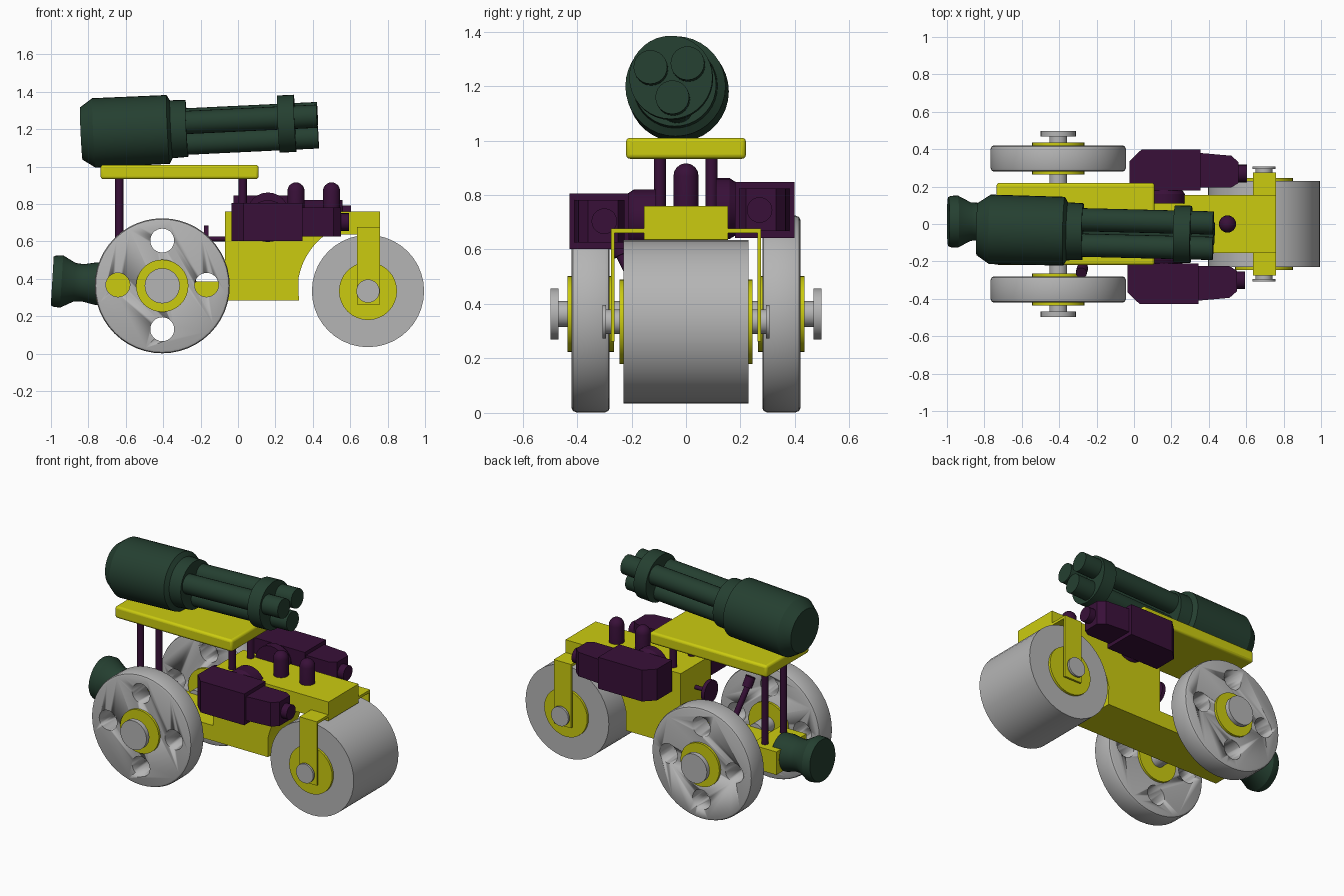
import bpy, bmesh, math
from mathutils import Vector

if "Cube" in bpy.data.objects:
    bpy.data.objects.remove(bpy.data.objects["Cube"])

def mat(name, r, g, b):
    m = bpy.data.materials.new(name)
    m.diffuse_color = (r, g, b, 1)
    m.use_nodes = True
    m.node_tree.nodes["Principled BSDF"].inputs["Base Color"].default_value = m.diffuse_color
    return m

YELLOW = mat("yellow paint", 0.60, 0.60, 0.005)
GREY = mat("light grey metal", 0.46, 0.46, 0.46)
PURPLE = mat("dark purple", 0.04, 0.005, 0.04)
GREEN = mat("dark green", 0.018, 0.05, 0.03)

def finish(bm, name, m, smooth=False, bevel=0):
    bmesh.ops.recalc_face_normals(bm, faces=bm.faces)
    me = bpy.data.meshes.new(name)
    bm.to_mesh(me)
    bm.free()
    ob = bpy.data.objects.new(name, me)
    bpy.context.collection.objects.link(ob)
    me.materials.append(m)
    bpy.ops.object.select_all(action='DESELECT')
    ob.select_set(True)
    bpy.context.view_layer.objects.active = ob
    if bevel:
        mod = ob.modifiers.new("bevel", 'BEVEL')
        mod.width, mod.segments = bevel, 3
    if smooth:
        bpy.ops.object.shade_smooth_by_angle(angle=math.radians(30))
    return ob

def lathe(name, m, origin, axis, profile, seg=32):
    """Turned part: profile is (distance along axis, radius)."""
    bm = bmesh.new()
    q = Vector(axis).to_track_quat('Z', 'Y')
    rings = []
    for t, r in profile:
        rings.append([bm.verts.new(Vector(origin) + q @ Vector((
            r * math.cos(2 * math.pi * i / seg), r * math.sin(2 * math.pi * i / seg), t)))
            for i in range(seg)])
    for a, b in zip(rings, rings[1:]):
        for i in range(seg):
            j = (i + 1) % seg
            bm.faces.new((a[i], a[j], b[j], b[i]))
    bm.faces.new(rings[0])
    bm.faces.new(rings[-1])
    return finish(bm, name, m, True)

def rod(name, m, a, b, r, seg=16):
    d = Vector(b) - Vector(a)
    return lathe(name, m, a, d, [(0, r), (d.length, r)], seg)

def prism(name, m, pts, lo, hi, plane='xz', bevel=0):
    """Extruded outline in the xz or xy plane."""
    bm = bmesh.new()
    put = (lambda p, d: (p[0], d, p[1])) if plane == 'xz' else (lambda p, d: (p[0], p[1], d))
    a = [bm.verts.new(put(p, lo)) for p in pts]
    b = [bm.verts.new(put(p, hi)) for p in pts]
    bm.faces.new(a)
    bm.faces.new(b)
    for i in range(len(pts)):
        j = (i + 1) % len(pts)
        bm.faces.new((a[i], a[j], b[j], b[i]))
    return finish(bm, name, m, bevel > 0, bevel)

def box(name, m, x0, x1, y0, y1, z0, z1, bevel=0):
    return prism(name, m, [(x0, z0), (x1, z0), (x1, z1), (x0, z1)], y0, y1, 'xz', bevel)

# Body: boiler block with an arch over the roller, floor and rear box
RX, RZ = 0.695, 0.335
arch = [(RX + 0.378 * math.cos(math.radians(a)), RZ + 0.378 * math.sin(math.radians(a)))
        for a in range(169, 126, -6)]
prism("boiler_body", YELLOW, [(-0.07, 0.285), (0.325, 0.285)] + arch +
      [(0.47, 0.637), (0.76, 0.637), (0.76, 0.76), (-0.07, 0.76)], -0.155, 0.155)
box("floor", YELLOW, -0.6, -0.06, -0.155, 0.155, 0.285, 0.385)
box("rear_box", YELLOW, -0.76, -0.57, -0.155, 0.155, 0.285, 0.435)

# Front roller with hubs and fork
lathe("front_roller", GREY, (RX, -0.23, RZ), (0, 1, 0), [(0, 0.3), (0.46, 0.3)], 40)
lathe("roller_hub", YELLOW, (RX, -0.245, RZ), (0, 1, 0), [(0, 0.155), (0.49, 0.155)])
lathe("roller_axle", GREY, (RX, -0.307, RZ), (0, 1, 0),
      [(0, 0.062), (0.014, 0.062), (0.014, 0.045), (0.6, 0.045), (0.6, 0.062), (0.614, 0.062)])
for s, side in ((-1, "right"), (1, "left")):
    y0, y1 = sorted((s * 0.262, s * 0.275))
    box("fork_leg_" + side, YELLOW, 0.635, 0.76, y0, y1, 0.262, 0.67)
box("fork_top", YELLOW, 0.635, 0.76, -0.275, 0.275, 0.66, 0.677)

# Rear wheels with four drilled holes, hubs and axle
WX, WZ = -0.405, 0.363
for s, side in ((-1, "right"), (1, "left")):
    c = (WX, 0, WZ)
    wheel = lathe("rear_wheel_" + side, GREY, c, (0, s, 0),
                  [(0.28, 0.345), (0.285, 0.356), (0.297, 0.361), (0.403, 0.361),
                   (0.415, 0.356), (0.42, 0.345)], 48)
    for k in range(4):
        a = k * math.pi / 2
        cut = rod("hole_cutter", GREY, (WX + 0.237 * math.cos(a), 0.2 * s, WZ + 0.237 * math.sin(a) + 0.005),
                  (WX + 0.237 * math.cos(a), 0.5 * s, WZ + 0.237 * math.sin(a) + 0.005), 0.064, 28)
        cut.hide_render = True
        mod = wheel.modifiers.new("hole", 'BOOLEAN')
        mod.object, mod.operation, mod.solver = cut, 'DIFFERENCE', 'EXACT'
        bpy.context.view_layer.objects.active = wheel
        bpy.ops.object.modifier_apply(modifier=mod.name)
        bpy.data.objects.remove(cut)
    lathe("rear_hub_" + side, YELLOW, c, (0, s, 0), [(0.265, 0.14), (0.435, 0.14)])
    lathe("axle_cap_" + side, GREY, c, (0, s, 0),
          [(0.14, 0.048), (0.468, 0.048), (0.468, 0.094), (0.498, 0.094)])

# Roof and posts
box("roof", YELLOW, -0.735, 0.11, -0.22, 0.22, 0.933, 1.01, 0.015)
for y in (-0.096, 0.094):
    rod("rear_post", PURPLE, (-0.635, y, 0.43), (-0.635, y, 0.95), 0.022)
    rod("front_post", PURPLE, (0.025, y, 0.75), (0.025, y, 0.95), 0.022)

# Domed chimneys
for x in (0.31, 0.5):
    dome = [(0.12 + 0.046 * math.sin(a), 0.046 * math.cos(a))
            for a in [math.radians(d) for d in (0, 20, 40, 60, 75, 88)]]
    lathe("chimney", PURPLE, (x, 0, 0.75), (0, 0, 1), [(0, 0.046)] + dome, 24)

# Steering wheel, shaft and side lever
rod("steering_shaft", PURPLE, (-0.18, 0, 0.614), (-0.05, 0, 0.614), 0.013)
rod("steering_wheel", PURPLE, (-0.182, 0, 0.614), (-0.158, 0, 0.614), 0.072, 24)
rod("lever", PURPLE, (-0.24, -0.14, 0.38), (-0.28, -0.255, 0.61), 0.018)
rod("lever_grip", PURPLE, (-0.275, -0.235, 0.58), (-0.282, -0.262, 0.64), 0.03)

# Side pods: (side, inner y, centre z, forward shift)
for s, yi, z, dx in ((-1, 0.21, 0.704, 0.0), (1, 0.18, 0.745, 0.01)):
    def plan(pts):
        return [(x + dx, s * (yi + v)) for x, v in pts]
    prism("pod_body", PURPLE, plan([(-0.035, 0), (-0.035, 0.155), (0.03, 0.218), (0.345, 0.218), (0.345, 0)]),
          z - 0.102, z + 0.102, 'xy')
    prism("pod_nose", PURPLE, plan([(0.34, 0.015), (0.34, 0.2), (0.51, 0.185), (0.55, 0.15),
                                    (0.55, 0.04), (0.51, 0.015)]), z - 0.078, z + 0.078, 'xy')
    rod("pod_tip", PURPLE, (0.54 + dx, s * (yi + 0.09), z), (0.593 + dx, s * (yi + 0.09), z), 0.047, 20)
    lathe("pod_mount", PURPLE, (0.16, 0, z + 0.005), (0, s, 0),
          [(0.11, 0.112), (yi - 0.02, 0.112), (yi + 0.03, 0.08)], 24)

# Rear nozzle
lathe("rear_nozzle", GREEN, (-0.993, 0.013, 0.389), (1, 0, -0.06),
      [(0, 0.131), (0.012, 0.137), (0.05, 0.14), (0.12, 0.103), (0.165, 0.1), (0.235, 0.114), (0.29, 0.114)])

# Rotary cannon, tilted slightly upward
ax = Vector((1, -0.025, 0.048)).normalized()
at = Vector((-0.838, -0.027, 1.177))
lathe("cannon_housing", GREEN, at, ax,
      [(0, 0.14), (0.068, 0.186), (0.465, 0.184), (0.482, 0.155), (0.565, 0.152)], 36)
lathe("cannon_ring", GREEN, at + ax * 1.055, ax, [(0, 0.153), (0.09, 0.153)], 36)
q = ax.to_track_quat('X', 'Z')
for k in range(3):
    a = math.radians(-84 + 120 * k)
    o = at + ax * 0.5 + q @ Vector((0, 0.079 * math.cos(a), 0.079 * math.sin(a)))
    rod("cannon_barrel", GREEN, o, o + ax * 0.765, 0.062, 24)
